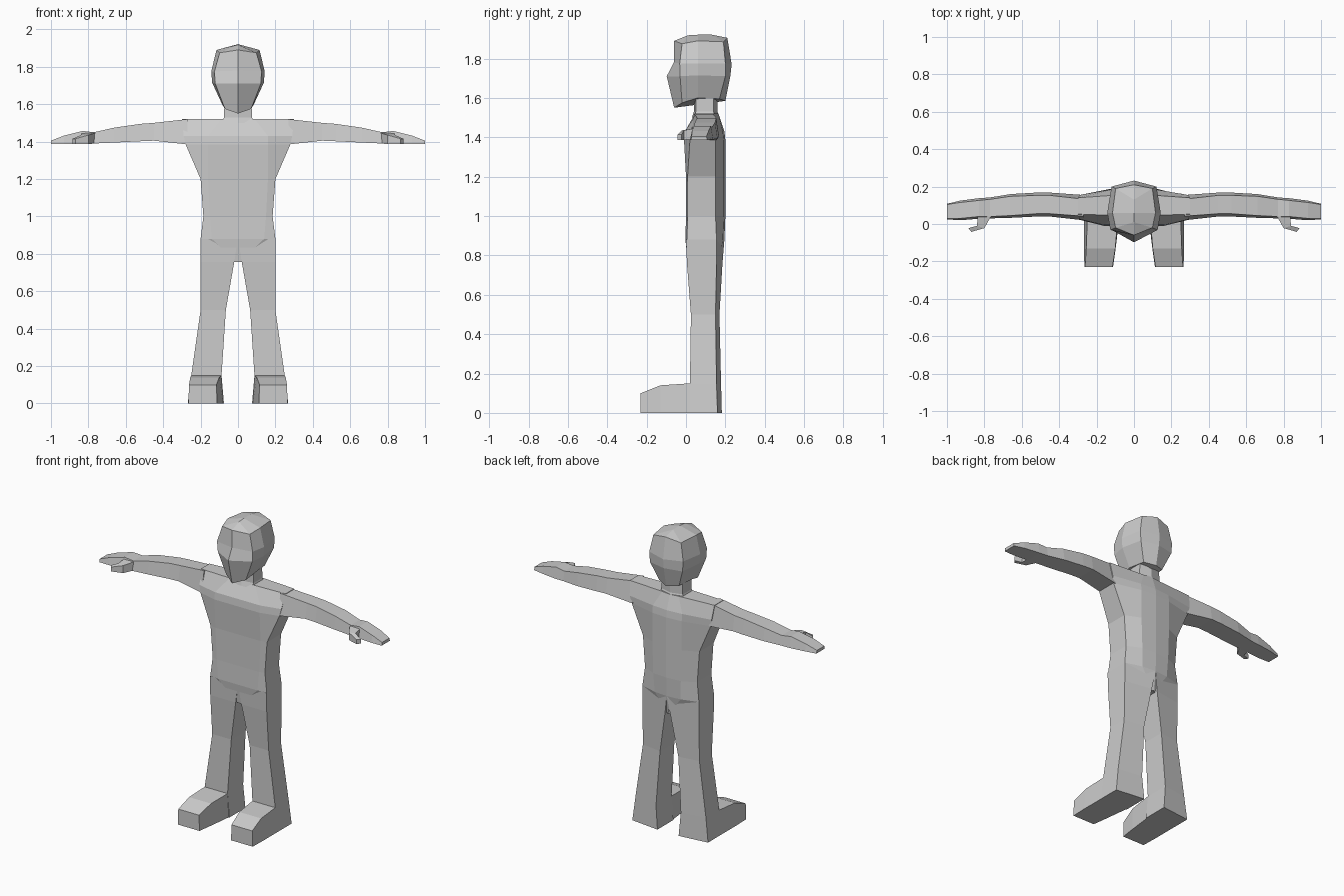
import bpy, bmesh

grey = bpy.data.materials.new("plain grey")
grey.diffuse_color = (0.6, 0.6, 0.6, 1)


def loft(name, rings, cap_start=True, cap_end=True):
    """Skin a list of equal-length point rings with flat faces."""
    bm = bmesh.new()
    vs = [[bm.verts.new(p) for p in r] for r in rings]
    n = len(rings[0])
    for a, b in zip(vs, vs[1:]):
        for i in range(n):
            j = (i + 1) % n
            bm.faces.new((a[i], a[j], b[j], b[i]))
    if cap_start:
        bm.faces.new(vs[0][::-1])
    if cap_end:
        bm.faces.new(vs[-1])
    bmesh.ops.remove_doubles(bm, verts=bm.verts, dist=0.0005)
    bmesh.ops.recalc_face_normals(bm, faces=bm.faces)
    me = bpy.data.meshes.new(name)
    bm.to_mesh(me)
    bm.free()
    me.materials.append(grey)
    ob = bpy.data.objects.new(name, me)
    bpy.context.collection.objects.link(ob)
    return ob


def sided(name, rings, **kw):
    """Build a limb part on both sides."""
    for side, s in (("left", 1), ("right", -1)):
        loft(side + "_" + name, [[(s * x, y, z) for x, y, z in r] for r in rings], **kw)


def mirror_ring(half):
    """Close a half outline (front centre to back centre) across x = 0."""
    return half + [(-x, y, z) for x, y, z in half[-2:0:-1]]


# torso: z, half width, front y, side back y, spine y, front panel half width
torso = []
for z, w, yf, yb, ys, p in [
        (0.757, 0.022, 0.01, 0.165, 0.178, 0.012),
        (0.88, 0.20, -0.003, 0.155, 0.195, 0.14),
        (1.00, 0.185, 0.0, 0.15, 0.20, 0.15),
        (1.20, 0.20, 0.0, 0.15, 0.20, 0.16),
        (1.385, 0.28, -0.01, 0.15, 0.20, 0.16),
        (1.43, 0.29, -0.005, 0.155, 0.195, 0.16),
        (1.52, 0.30, 0.045, 0.14, 0.165, 0.09)]:
    outer_y = yf + (0.03 if z > 1.3 and z < 1.5 else 0.008)
    torso.append(mirror_ring([(0, yf, z), (p, yf, z), (w, outer_y, z),
                              (w, yb, z), (p * 0.65, ys - 0.008, z), (0, ys, z)]))
loft("torso", torso)

# legs: z, outer x, inner x, front y, outer back y, inner back y
legs = [[(xo, yf, z), (xi, yf, z), (xi, bi, z), (xo, bo, z)]
        for z, xo, xi, yf, bo, bi in [
            (0.88, 0.20, 0.0, 0.0, 0.155, 0.195),
            (0.757, 0.20, 0.02, 0.005, 0.155, 0.185),
            (0.50, 0.20, 0.065, 0.025, 0.15, 0.17),
            (0.15, 0.25, 0.088, 0.02, 0.155, 0.178),
            (0.0, 0.268, 0.075, 0.02, 0.16, 0.182)]]
sided("leg", legs, cap_start=False)

# feet: y, top z, outer x, inner x at the sole, inner x on top
feet = [[(xo, y, 0), (xi, y, 0), (xt, y, zt), (xt_o, y, zt)]
        for y, zt, xo, xi, xt, xt_o in [
            (0.02, 0.15, 0.268, 0.08, 0.088, 0.25),
            (-0.13, 0.14, 0.268, 0.098, 0.10, 0.255),
            (-0.23, 0.10, 0.265, 0.112, 0.115, 0.262)]]
sided("foot", feet, cap_start=False)

# arms and mitten hands: x, bottom z, top z, front y, back y, top inset
arms = [[(x, yf, zb), (x, yb, zb), (x, yb - t, zt), (x, yf + t, zt)]
        for x, zb, zt, yf, yb, t in [
            (0.27, 1.385, 1.52, 0.02, 0.155, 0.022),
            (0.45, 1.405, 1.50, 0.04, 0.168, 0.015),
            (0.52, 1.402, 1.495, 0.04, 0.168, 0.015),
            (0.66, 1.395, 1.475, 0.033, 0.16, 0.012),
            (0.77, 1.39, 1.45, 0.03, 0.142, 0.01),
            (0.83, 1.388, 1.457, 0.028, 0.138, 0.012),
            (0.93, 1.388, 1.432, 0.02, 0.125, 0.01),
            (1.0, 1.386, 1.405, 0.025, 0.108, 0.004)]]
sided("arm_and_hand", arms)

# thumbs: outline sections running forward, then outward
thumbs = [[(xa, ya, zb), (xb, yb, zb), (xb, yb, zt), (xa, ya, zt)]
          for xa, ya, xb, yb, zb, zt in [
              (0.765, 0.04, 0.835, 0.04, 1.39, 1.445),
              (0.80, -0.022, 0.84, -0.01, 1.387, 1.435),
              (0.87, -0.042, 0.885, -0.022, 1.387, 1.415)]]
sided("thumb", thumbs)

# neck
loft("neck", [mirror_ring([(0, yf, z), (w, yf + 0.01, z), (w, yb, z), (0, yb + 0.02, z)])
              for z, w, yf, yb in [(1.50, 0.085, 0.03, 0.15), (1.53, 0.075, 0.04, 0.14),
                                   (1.62, 0.072, 0.04, 0.14)]])

# head: face ridge, cheek, side, back corner, back centre for each level
head = [
    [(0, -0.06, 1.55), (0.07, -0.02, 1.575), (0.085, 0.06, 1.60), (0.07, 0.17, 1.595), (0, 0.20, 1.585)],
    [(0, -0.098, 1.71), (0.122, -0.03, 1.71), (0.138, 0.06, 1.715), (0.115, 0.20, 1.71), (0, 0.225, 1.71)],
    [(0, -0.062, 1.78), (0.126, -0.032, 1.775), (0.143, 0.06, 1.775), (0.12, 0.20, 1.775), (0, 0.232, 1.77)],
    [(0, -0.06, 1.89), (0.098, -0.02, 1.875), (0.115, 0.06, 1.89), (0.098, 0.19, 1.885), (0, 0.21, 1.905)],
    [(0, 0.01, 1.918), (0, 0.01, 1.918), (0, 0.06, 1.921), (0, 0.13, 1.921), (0, 0.21, 1.905)],
]
loft("head", [mirror_ring(r) for r in head], cap_end=False)
